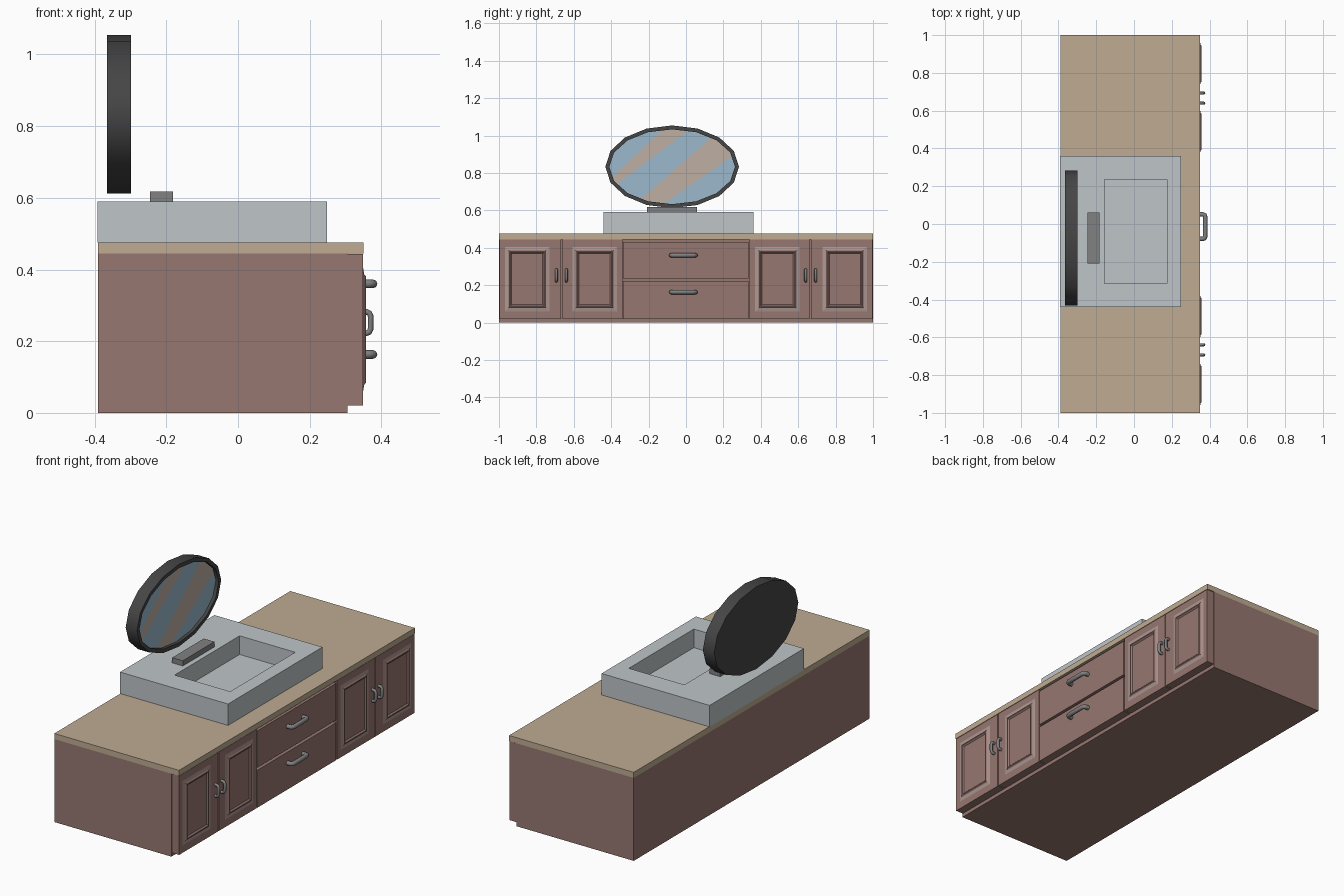
import bpy, bmesh, math
from mathutils import Vector

if "Cube" in bpy.data.objects:
    bpy.data.objects.remove(bpy.data.objects["Cube"])


def mat(name, rgb):
    m = bpy.data.materials.new(name)
    m.diffuse_color = (*rgb, 1)
    m.use_nodes = True
    m.node_tree.nodes["Principled BSDF"].inputs["Base Color"].default_value = m.diffuse_color
    return m


WOOD = mat("red_wood", (0.31, 0.185, 0.165))
TOP = mat("beige_stone", (0.52, 0.41, 0.29))
CERAMIC = mat("ceramic", (0.52, 0.56, 0.58))
METAL = mat("metal", (0.22, 0.22, 0.22))
DARK = mat("dark_frame", (0.06, 0.06, 0.06))
GLASS = mat("mirror_blue", (0.33, 0.48, 0.60))
STRIPE = mat("mirror_stripe", (0.52, 0.43, 0.37))
RING = mat("light_moulding", (0.42, 0.31, 0.29))


def finish(name, bm, *mats):
    bmesh.ops.recalc_face_normals(bm, faces=bm.faces)
    me = bpy.data.meshes.new(name)
    bm.to_mesh(me)
    bm.free()
    ob = bpy.data.objects.new(name, me)
    bpy.context.collection.objects.link(ob)
    for m in mats:
        me.materials.append(m)
    return ob


def rect(x0, x1, y0, y1, z):
    return [(x0, y0, z), (x1, y0, z), (x1, y1, z), (x0, y1, z)]


def loft(bm, rings, cap0=True, cap1=True):
    """Bridge equal-length loops of points in order; returns the faces per band."""
    vs = [[bm.verts.new(p) for p in r] for r in rings]
    n = len(vs[0])
    bands = [[bm.faces.new((a[i], a[(i + 1) % n], b[(i + 1) % n], b[i])) for i in range(n)]
             for a, b in zip(vs, vs[1:])]
    if cap0:
        bm.faces.new(vs[0][::-1])
    if cap1:
        bm.faces.new(vs[-1])
    return bands


def box(name, x0, x1, y0, y1, z0, z1, m):
    bm = bmesh.new()
    loft(bm, [rect(x0, x1, y0, y1, z0), rect(x0, x1, y0, y1, z1)])
    return finish(name, bm, m)


def front_rect(x, y0, y1, z0, z1, inset=0.0):
    i = inset
    return [(x, y0 + i, z0 + i), (x, y1 - i, z0 + i), (x, y1 - i, z1 - i), (x, y0 + i, z1 - i)]


def door(name, y0, y1, p0, p1):
    """Slab with a light moulding, a raised bead and a recessed centre panel."""
    bm = bmesh.new()
    panel = (p0, p1, 0.06, 0.405)
    bands = loft(bm, [front_rect(0.305, y0, y1, 0.02, 0.443),
                      front_rect(0.349, y0, y1, 0.02, 0.443),
                      front_rect(0.349, *panel),
                      front_rect(0.352, *panel, 0.018),
                      front_rect(0.357, *panel, 0.024),
                      front_rect(0.357, *panel, 0.029),
                      front_rect(0.350, *panel, 0.036)])
    for f in bands[2]:
        f.material_index = 1
    return finish(name, bm, WOOD, RING)


def handle(name, c, axis, half, reach, r):
    """Bow handle: round tube along a U path with rounded corners."""
    out, k = Vector((1, 0, 0)), 0.012
    c, axis = Vector(c), Vector(axis)
    h = half - r
    path = [(-h, 0), (-h, reach - k), (-h + 0.3 * k, reach - 0.3 * k), (-h + k, reach)]
    path += [(-t, d) for t, d in reversed(path)]
    cu = bpy.data.curves.new(name, 'CURVE')
    cu.dimensions = '3D'
    cu.bevel_depth = r
    cu.bevel_resolution = 2
    cu.use_fill_caps = True
    sp = cu.splines.new('POLY')
    sp.points.add(len(path) - 1)
    for p, (t, d) in zip(sp.points, path):
        p.co = (*(c + axis * t + out * d), 1)
    cu.materials.append(METAL)
    ob = bpy.data.objects.new(name, cu)
    bpy.context.collection.objects.link(ob)


# Cabinet and countertop
box("cabinet_body", -0.39, 0.305, -1, 1, 0, 0.445, WOOD)
box("countertop", -0.39, 0.35, -1, 1, 0.445, 0.475, TOP)

# Doors with vertical handles, mirrored about y = 0
for s, side in ((-1, "left"), (1, "right")):
    for part, a, b, p, q, hy in (("outer", 0.667, 0.997, 0.73, 0.968, 0.693),
                                 ("inner", 0.34, 0.661, 0.37, 0.608, 0.64)):
        y0, y1 = sorted((s * a, s * b))
        q0, q1 = sorted((s * p, s * q))
        door(f"{side}_{part}_door", y0, y1, q0, q1)
        handle(f"{side}_{part}_door_handle", (0.346, s * hy, 0.252), (0, 0, 1), 0.038, 0.024, 0.008)

# Drawers with horizontal handles
for name, z0, z1, hz in (("upper", 0.235, 0.432, 0.36), ("lower", 0.02, 0.221, 0.163)):
    box(f"{name}_drawer", 0.305, 0.349, -0.336, 0.334, z0, z1, WOOD)
    handle(f"{name}_drawer_handle", (0.346, -0.014, hz), (0, 1, 0), 0.077, 0.031, 0.012)

# Sink block with a straight-walled basin
bm = bmesh.new()
outer, basin = (-0.392, 0.249, -0.44, 0.36), (-0.155, 0.175, -0.316, 0.235)
loft(bm, [rect(*outer, 0.475), rect(*outer, 0.59), rect(*basin, 0.59), rect(*basin, 0.49)])
finish("sink", bm, CERAMIC)

# Tap block
box("tap_block", -0.245, -0.182, -0.208, 0.06, 0.588, 0.618, METAL)


# Oval mirror frame, 16 sides
def oval(x, inset, n=16):
    return [(x, -0.074 + (0.357 - inset) * math.cos(2 * math.pi * i / n),
             0.833 + (0.221 - inset) * math.sin(2 * math.pi * i / n)) for i in range(n)]


bm = bmesh.new()
loft(bm, [oval(-0.365, 0), oval(-0.298, 0), oval(-0.298, 0.021), oval(-0.315, 0.021)], cap1=False)
frame = finish("mirror_frame", bm, DARK)
bpy.context.view_layer.objects.active = frame
frame.select_set(True)
bpy.ops.object.shade_smooth_by_angle(angle=math.radians(50))

# Mirror glass, cut along diagonal lines into reflection stripes
bm = bmesh.new()
bm.faces.new([bm.verts.new(p) for p in oval(-0.315, 0.021)])
cuts = []
for ya, za, yb, zb in ((-0.40, 0.77, -0.13, 1.027), (-0.37, 0.74, 0.02, 1.032),
                       (-0.25, 0.65, 0.14, 0.995), (-0.14, 0.62, 0.25, 0.893)):
    p, nrm = Vector((-0.315, ya, za)), Vector((0, zb - za, ya - yb))
    cuts.append((p, nrm))
    bmesh.ops.bisect_plane(bm, geom=bm.verts[:] + bm.edges[:] + bm.faces[:],
                           plane_co=p, plane_no=nrm)
for f in bm.faces:
    c = f.calc_center_median()
    f.material_index = sum((c - p).dot(nrm) > 0 for p, nrm in cuts) % 2
    f.normal_update()
glass = finish("mirror_glass", bm, GLASS, STRIPE)
if glass.data.polygons[0].normal.x < 0:
    glass.data.flip_normals()
